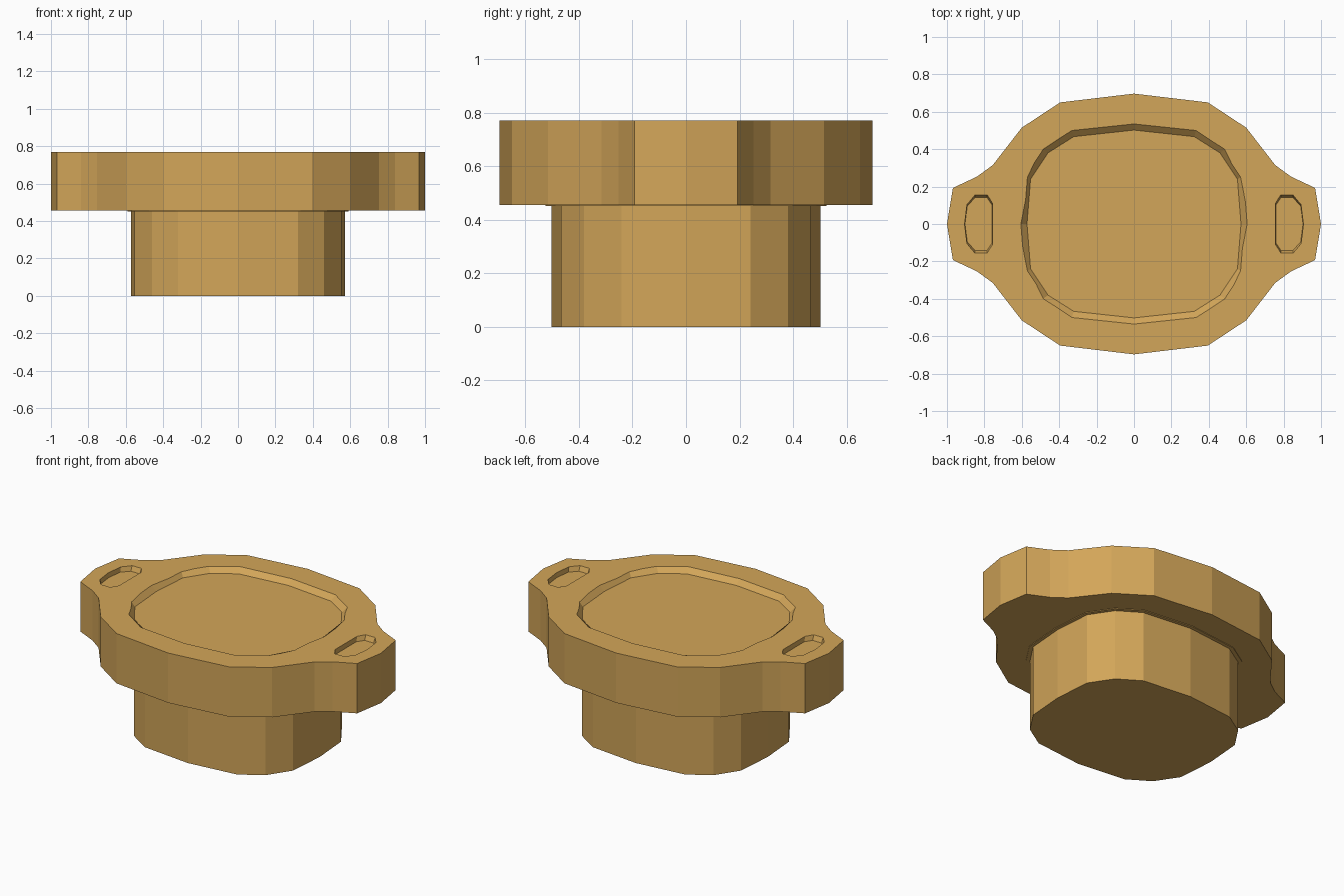
import bpy, bmesh

if "Cube" in bpy.data.objects:
    bpy.data.objects.remove(bpy.data.objects["Cube"])

TOP, UNDER, DEPTH = 0.77, 0.455, 0.03

gold = bpy.data.materials.new("warm tan")
gold.diffuse_color = (0.65, 0.38, 0.10, 1)
gold.use_nodes = True
gold.node_tree.nodes["Principled BSDF"].inputs["Base Color"].default_value = gold.diffuse_color


def mirror_y(half):
    """Close a profile running from +y to -y symmetry (points with y >= 0)."""
    return half + [(x, -y) for x, y in reversed(half) if y > 0]


def mirror_xy(quarter):
    """Full outline from a quarter running from the +y axis to the +x axis."""
    right = mirror_y(quarter)
    return right + [(-x, y) for x, y in reversed(right) if x > 0]


def loft(name, layers):
    """Solid through stacked outlines given as (z, points)."""
    bm = bmesh.new()
    rings = [[bm.verts.new((x, y, z)) for x, y in pts] for z, pts in layers]
    n = len(rings[0])
    for a, b in zip(rings, rings[1:]):
        for i in range(n):
            j = (i + 1) % n
            bm.faces.new((a[i], a[j], b[j], b[i]))
    bm.faces.new(rings[0])
    bm.faces.new(rings[-1])
    bmesh.ops.recalc_face_normals(bm, faces=bm.faces)
    mesh = bpy.data.meshes.new(name)
    bm.to_mesh(mesh)
    bm.free()
    mesh.materials.append(gold)
    ob = bpy.data.objects.new(name, mesh)
    bpy.context.collection.objects.link(ob)
    return ob


def cut_pocket(target, name, rim, floor):
    """Cut a shallow pocket with sloping walls into the top of target."""
    above = [(2 * a - c, 2 * b - d) for (a, b), (c, d) in zip(rim, floor)]
    cutter = loft(name, [(TOP - DEPTH, floor), (TOP + DEPTH, above)])
    cutter.hide_render = True
    cutter.hide_viewport = True
    cutter.display_type = 'WIRE'
    mod = target.modifiers.new(name, 'BOOLEAN')
    mod.operation = 'DIFFERENCE'
    mod.solver = 'EXACT'
    mod.object = cutter


# Outlines
flange_line = mirror_xy([(0, 0.697), (0.395, 0.65), (0.60, 0.515), (0.755, 0.315),
                         (0.84, 0.253), (0.968, 0.193), (1.0, 0)])
plug_line = mirror_xy([(0, 0.502), (0.322, 0.467), (0.46, 0.38), (0.553, 0.24), (0.572, 0)])
rim_line = mirror_xy([(0, 0.535), (0.332, 0.50), (0.485, 0.40), (0.57, 0.25), (0.605, 0)])
slot_rim = mirror_y([(0.785, 0.156), (0.85, 0.156), (0.893, 0.105), (0.906, 0)])
slot_rim += [(0.756, -0.11), (0.756, 0.11)]
slot_floor = [(0.832 + (x - 0.832) * 0.97, y * 0.91) for x, y in slot_rim]

# Wide eared flange with a broad pocket and one slot in each ear
flange = loft("flange", [(UNDER, flange_line), (TOP, flange_line)])
cut_pocket(flange, "centre_pocket_cutter", rim_line, plug_line)
for side, label in ((1, "right"), (-1, "left")):
    cut_pocket(flange, label + "_slot_cutter",
               [(side * x, y) for x, y in slot_rim],
               [(side * x, y) for x, y in slot_floor])

# Lower plug, and the thin lip where it meets the flange
loft("plug", [(0, plug_line), (UNDER, plug_line)])
lip_line = [(x * 1.035, y * 1.045) for x, y in plug_line]
loft("plug_lip", [(UNDER - 0.004, lip_line), (UNDER + 0.002, lip_line)])
